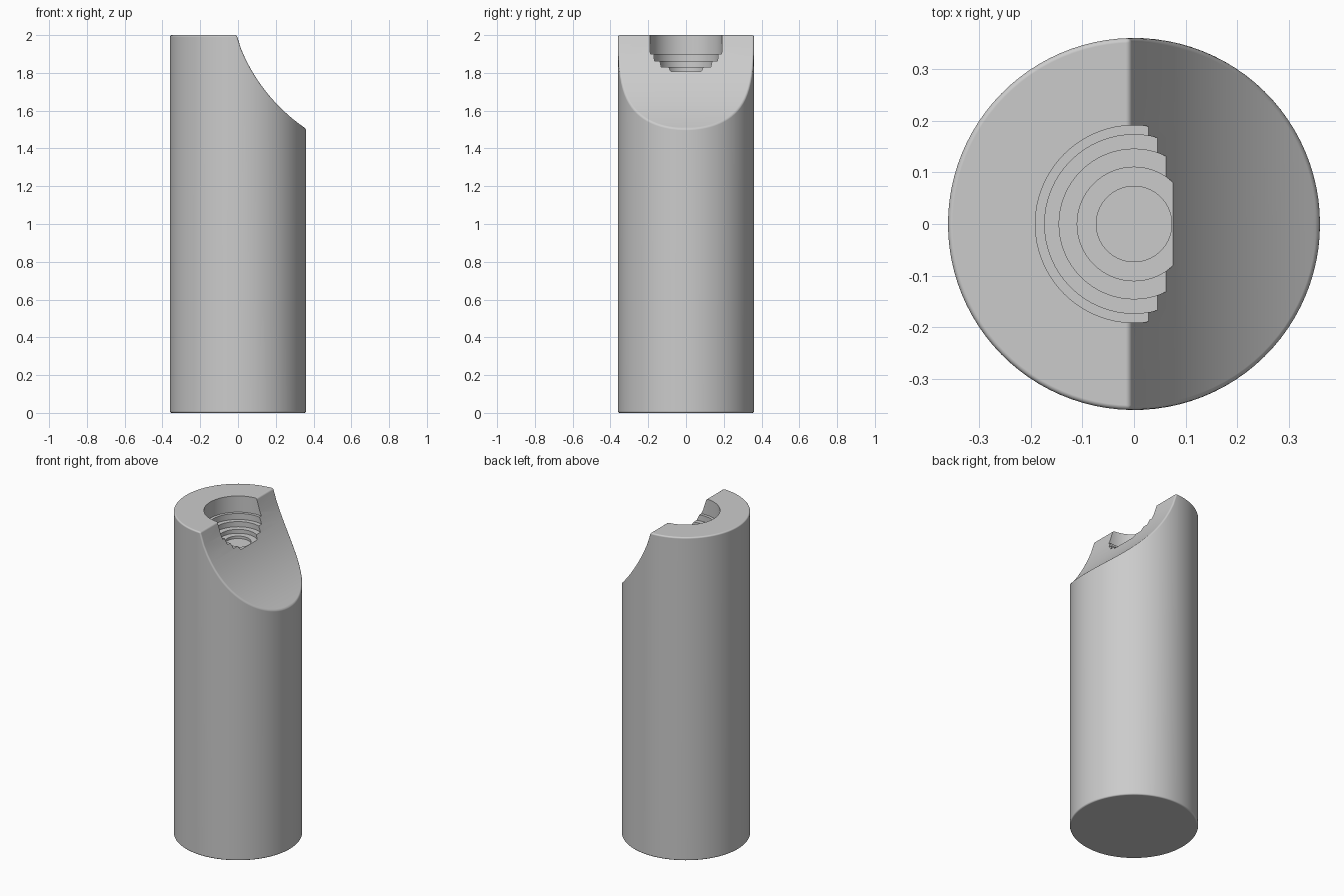
import bpy, bmesh, math

if "Cube" in bpy.data.objects:
    bpy.data.objects.remove(bpy.data.objects["Cube"])

RADIUS, HEIGHT, EDGE = 0.36, 2.0, 0.009
CUT_X = -0.007                              # where the scoop leaves the top
ARC_X, ARC_Z, ARC_R = 0.883, 2.282, 0.937   # scoop circle
HALF = 48


def scoop_z(x):
    return min(HEIGHT, ARC_Z - math.sqrt(ARC_R ** 2 - (x - ARC_X) ** 2))


def mesh_object(name, bm):
    mesh = bpy.data.meshes.new(name)
    bm.to_mesh(mesh)
    bm.free()
    ob = bpy.data.objects.new(name, mesh)
    bpy.context.collection.objects.link(ob)
    return ob


grey = bpy.data.materials.new("plain grey")
grey.use_nodes = True
colour = (0.6, 0.6, 0.6, 1)
grey.diffuse_color = colour
grey.node_tree.nodes["Principled BSDF"].inputs["Base Color"].default_value = colour

# Round post, its right half ending in a curved scoop
a0 = math.acos(CUT_X / RADIUS)
right = [-a0 + 2 * a0 * i / HALF for i in range(HALF + 1)]
left = [a0 + (2 * math.pi - 2 * a0) * i / HALF for i in range(1, HALF)]
bm = bmesh.new()
low, top = [], []
for i, a in enumerate(right + left):
    x, y = RADIUS * math.cos(a), RADIUS * math.sin(a)
    z = scoop_z(x) if 0 < i < HALF else HEIGHT
    low.append(bm.verts.new((x, y, 0)))
    top.append(bm.verts.new((x, y, z)))
n = len(low)
for i in range(n):
    j = (i + 1) % n
    bm.faces.new((low[i], low[j], top[j], top[i]))
bm.faces.new(low[::-1])
bm.faces.new(top[HALF:] + [top[0]])
for i in range(HALF // 2):
    strip = [top[i], top[i + 1], top[HALF - i - 1], top[HALF - i]]
    bm.faces.new(list(dict.fromkeys(strip)))
bmesh.ops.recalc_face_normals(bm, faces=bm.faces)
sharp = [e for e in bm.edges if e.calc_face_angle(0) > math.radians(30)]
bmesh.ops.bevel(bm, geom=sharp, offset=EDGE, segments=3, profile=0.5,
                affect='EDGES', clamp_overlap=False)
post = mesh_object("scooped_post", bm)
post.data.materials.append(grey)

# Stepped bore cutter: (radius, floor height) from the widest ring inwards
steps = [(0.191, 1.90), (0.173, 1.863), (0.145, 1.831), (0.11, 1.807), (0.073, 1.792)]
profile = [(0, 2.1), (steps[0][0], 2.1)]
for k, (r, z) in enumerate(steps):
    inner = steps[k + 1][0] if k + 1 < len(steps) else 0
    profile += [(r, z), (inner, z)]
bm = bmesh.new()
pts = [bm.verts.new((r, 0, z)) for r, z in profile]
edges = [bm.edges.new(p) for p in zip(pts, pts[1:])]
bmesh.ops.spin(bm, geom=pts + edges, cent=(0, 0, 0), axis=(0, 0, 1),
               angle=2 * math.pi, steps=64)
bmesh.ops.remove_doubles(bm, verts=bm.verts, dist=0.0001)
bmesh.ops.recalc_face_normals(bm, faces=bm.faces)
cutter = mesh_object("bore_cutter", bm)
cutter.data.materials.append(grey)

# Cut the bore, then smooth the round surfaces
bore = post.modifiers.new("bore", 'BOOLEAN')
bore.operation, bore.solver, bore.object = 'DIFFERENCE', 'EXACT', cutter
bpy.ops.object.select_all(action='DESELECT')
bpy.context.view_layer.objects.active = post
post.select_set(True)
bpy.ops.object.modifier_apply(modifier="bore")
bpy.data.objects.remove(cutter)
bpy.ops.object.shade_smooth_by_angle(angle=math.radians(32))
weighted = post.modifiers.new("even shading", 'WEIGHTED_NORMAL')
weighted.keep_sharp = True
